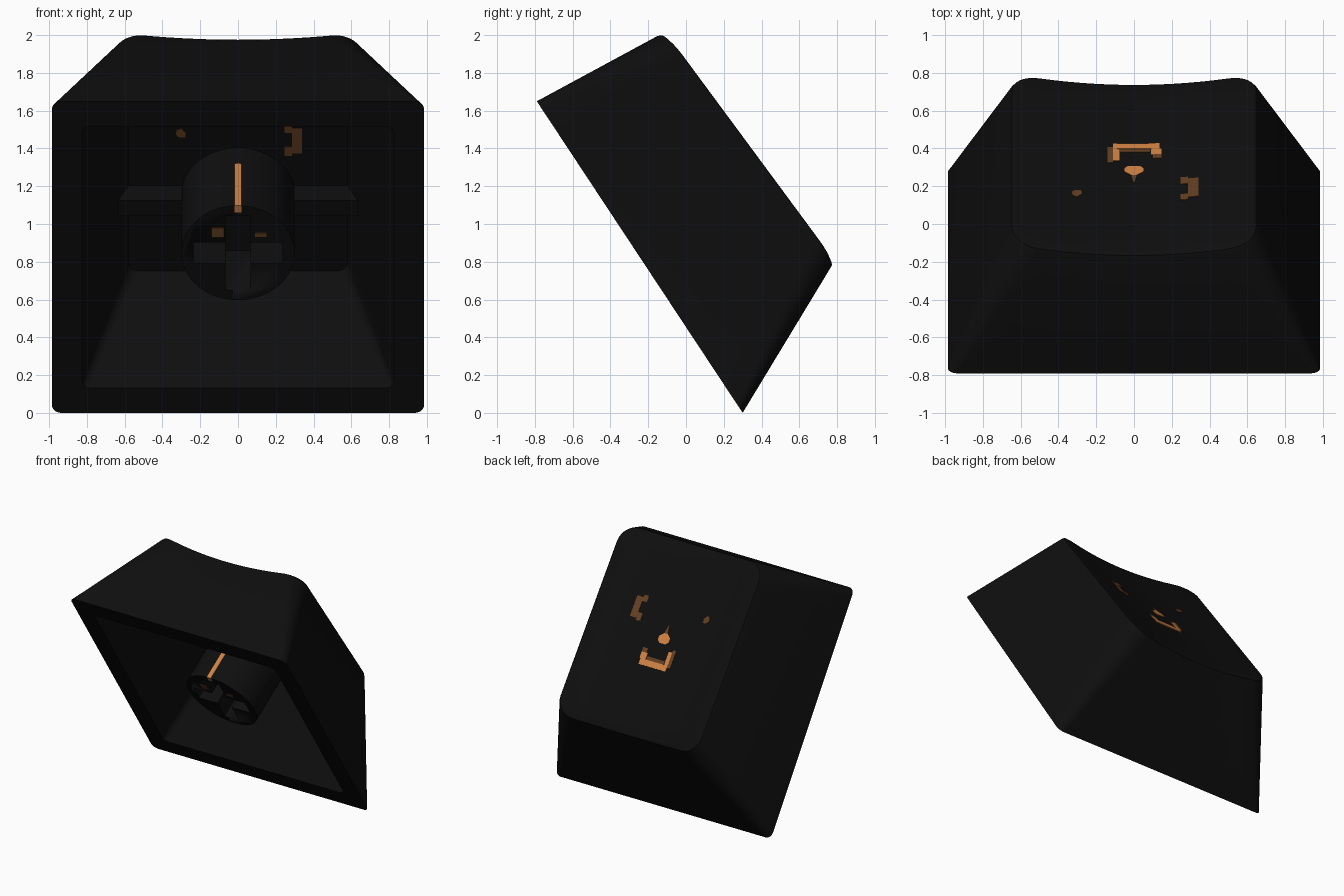
import bpy, bmesh, math

if "Cube" in bpy.data.objects:
    bpy.data.objects.remove(bpy.data.objects["Cube"])

# Local frame of the tilted cap: x across, v along the base, w out of the crown
def place(x, v, w):
    return (x, -0.245 - 0.551 * v + 0.834 * w, 0.825 + 0.834 * v + 0.551 * w)

def crown(x, v):            # dished top surface
    return 0.825 - 0.0525 * v - 0.07 * (1 - (x / 0.65) ** 2)

def ceiling(x, v):          # roof of the hollow
    return 0.61 - 0.0525 * v

def material(name, rgb):
    m = bpy.data.materials.new(name)
    m.diffuse_color = (*rgb, 1)
    m.use_nodes = True
    m.node_tree.nodes["Principled BSDF"].inputs["Base Color"].default_value = m.diffuse_color
    return m

BLACK = material("black plastic", (0.0045, 0.0045, 0.0045))
ORANGE = material("orange", (0.62, 0.22, 0.055))
BROWN = material("brown", (0.125, 0.05, 0.016))

def finish(name, bm, mat):
    bmesh.ops.recalc_face_normals(bm, faces=bm.faces)
    me = bpy.data.meshes.new(name)
    bm.to_mesh(me)
    bm.free()
    me.materials.append(mat)
    me.shade_smooth()
    me.set_sharp_from_angle(angle=math.radians(32))
    ob = bpy.data.objects.new(name, me)
    bpy.context.collection.objects.link(ob)
    return ob

def rounded(hx, v0, v1, r, corner=8, edge=14):
    """Rounded rectangle outline with subdivided sides."""
    centres = [(hx - r, v1 - r), (-hx + r, v1 - r), (-hx + r, v0 + r), (hx - r, v0 + r)]
    arcs = []
    for i, (cx, cv) in enumerate(centres):
        angs = [math.pi / 2 * (i + k / corner) for k in range(corner + 1)]
        arcs.append([(cx + r * math.cos(a), cv + r * math.sin(a)) for a in angs])
    pts = []
    for i in range(4):
        pts += arcs[i]
        (ax, av), (bx, bv) = arcs[i][-1], arcs[(i + 1) % 4][0]
        pts += [(ax + (bx - ax) * k / edge, av + (bv - av) * k / edge) for k in range(1, edge)]
    return pts

def prism(name, outline, low, high, mat):
    """Extrude an (x, v) outline along w; low and high are numbers or surfaces."""
    bm = bmesh.new()
    rings = []
    for h in (low, high):
        rings.append([bm.verts.new(place(x, v, h(x, v) if callable(h) else h)) for x, v in outline])
    n = len(outline)
    for i in range(n):
        j = (i + 1) % n
        bm.faces.new((rings[0][i], rings[0][j], rings[1][j], rings[1][i]))
    bm.faces.new(rings[0])
    bm.faces.new(rings[1])
    return finish(name, bm, mat)

def rect(x0, x1, v0, v1):
    return [(x0, v0), (x1, v0), (x1, v1), (x0, v1)]

# Cap shell: hollow, rim, sloping sides and dished crown as one skin of loops
loops = []
roof = rounded(0.58, -0.51, 0.77, 0.06)
loops.append([(x, v, ceiling(x, v)) for x, v in roof])
loops.append([(x, v, 0) for x, v in rounded(0.825, -0.83, 0.83, 0.04)])
loops.append([(x, v, 0) for x, v in rounded(0.985, -0.989, 0.989, 0.05)])
loops.append([(x, v, crown(x, v) - 0.025) for x, v in rounded(0.657, -0.608, 0.925, 0.15)])
loops.append([(x, v, crown(x, v) - 0.007) for x, v in rounded(0.645, -0.600, 0.917, 0.145)])
top = rounded(0.622, -0.58, 0.895, 0.13)
for s in (1, 0.85, 0.7, 0.5, 0.3, 0.1):
    ring = [(x * s, 0.158 + (v - 0.158) * s) for x, v in top]
    loops.append([(x, v, crown(x, v)) for x, v in ring])

bm = bmesh.new()
rings = [[bm.verts.new(place(*p)) for p in loop] for loop in loops]
for a, b in zip(rings, rings[1:]):
    for i in range(len(a)):
        j = (i + 1) % len(a)
        bm.faces.new((a[i], a[j], b[j], b[i]))
bm.faces.new(rings[0])
bm.faces.new(rings[-1])
finish("cap_shell", bm, BLACK)

# Stem with a cross-shaped socket
circle = [(0.3 * math.cos(math.tau * k / 64), 0.3 * math.sin(math.tau * k / 64)) for k in range(64)]
stem = prism("stem", circle, 0.04, 0.64, BLACK)
L, T = 0.235, 0.065
cross = [(L, -T), (L, T), (T, T), (T, L), (-T, L), (-T, T),
         (-L, T), (-L, -T), (-T, -T), (-T, -L), (T, -L), (T, -T)]
cutter = prism("socket_cutter", cross, -0.1, 0.42, BLACK)
cutter.hide_render = True
mod = stem.modifiers.new("socket", 'BOOLEAN')
mod.operation = 'DIFFERENCE'
mod.object = cutter
bpy.context.view_layer.objects.active = stem
bpy.ops.object.modifier_apply(modifier=mod.name)
bpy.data.objects.remove(cutter)

# Ribs joining the stem to the side walls
for side, s in (("left", -1), ("right", 1)):
    prism("rib_" + side, rect(s * 0.28, s * 0.65, -0.05, 0.05), 0.47, 0.63, BLACK)

# Orange inlay showing on the stem
prism("stem_stripe", rect(-0.018, 0.018, 0.26, 0.304), 0.036, 0.44, ORANGE)
prism("stem_spot_left", rect(-0.14, -0.075, 0.1, 0.16), 0.036, 0.042, BROWN)
prism("stem_spot_right", rect(0.09, 0.15, 0.105, 0.13), 0.036, 0.042, BROWN)

# Inlay plates on the crown; some repeat on the roof of the hollow
def inlay(name, outline, mat, surface=crown):
    prism(name, outline, lambda x, v: surface(x, v) - 0.004,
          lambda x, v: surface(x, v) + 0.004, mat)

inlay("bracket_bar", rect(-0.11, 0.135, -0.062, -0.015), ORANGE)
inlay("bracket_shade", rect(-0.075, 0.085, -0.015, 0.012), BROWN)
inlay("bracket_leg_left", rect(-0.11, -0.078, -0.015, 0.09), ORANGE)
inlay("bracket_leg_right", rect(0.09, 0.145, -0.015, 0.035), ORANGE)
inlay("bracket_end_left", rect(-0.14, -0.11, -0.03, 0.11), BROWN)
inlay("bracket_end_right", rect(0.1, 0.145, 0.035, 0.07), BROWN)
inlay("drop", [(-0.05, 0.155), (-0.03, 0.135), (0.03, 0.135), (0.05, 0.155),
               (0.05, 0.185), (0.015, 0.215), (-0.015, 0.215), (-0.05, 0.185)], ORANGE)
inlay("drop_tip", [(-0.015, 0.215), (0.015, 0.215), (0.004, 0.28), (-0.004, 0.28)], BROWN)
for where, surface in (("crown", crown), ("roof", ceiling)):
    inlay("patch_stroke_" + where, rect(0.285, 0.34, 0.265, 0.43), BROWN, surface)
    inlay("patch_tab_low_" + where, rect(0.245, 0.285, 0.25, 0.31), BROWN, surface)
    inlay("patch_tab_high_" + where, rect(0.245, 0.285, 0.40, 0.45), BROWN, surface)
    inlay("speck_" + where, [(-0.33, 0.39), (-0.31, 0.37), (-0.28, 0.37),
                             (-0.275, 0.4), (-0.3, 0.43), (-0.325, 0.42)], BROWN, surface)
